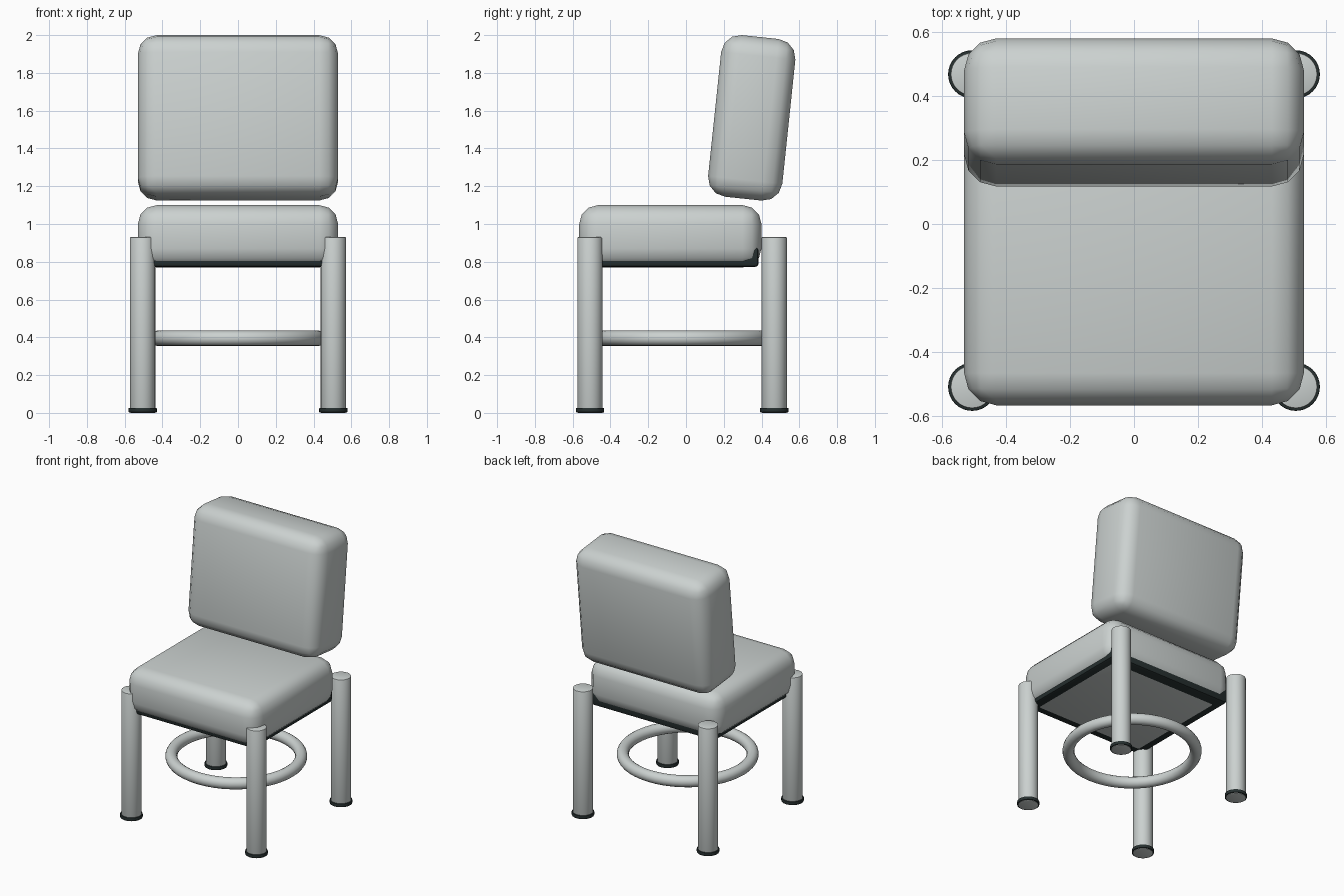
import bpy, math

cube = bpy.data.objects.get("Cube")
if cube:
    bpy.data.objects.remove(cube, do_unlink=True)


def material(name, rgb):
    m = bpy.data.materials.new(name)
    m.use_nodes = True
    m.diffuse_color = (*rgb, 1)
    m.node_tree.nodes["Principled BSDF"].inputs["Base Color"].default_value = (*rgb, 1)
    return m


pale = material("pale grey", (0.60, 0.64, 0.63))
dark = material("dark rubber", (0.02, 0.03, 0.03))


def finish(name, mat, bevel=0, segments=3, angle=None):
    ob = bpy.context.object
    ob.name = name
    ob.data.materials.append(mat)
    if bevel:
        mod = ob.modifiers.new("rounded edges", 'BEVEL')
        mod.width = bevel
        mod.segments = segments
        mod.limit_method = 'ANGLE'
        bpy.ops.object.modifier_apply(modifier=mod.name)
    if angle:
        bpy.ops.object.shade_smooth_by_angle(angle=math.radians(angle))
    else:
        bpy.ops.object.shade_smooth()
    return ob


def box(name, size, loc, mat, bevel, segments=3, tilt=0, angle=None):
    bpy.ops.mesh.primitive_cube_add(size=1, location=loc)
    ob = bpy.context.object
    ob.scale = size
    bpy.ops.object.transform_apply(location=False, rotation=False, scale=True)
    finish(name, mat, bevel, segments, angle)
    ob.rotation_euler.x = math.radians(tilt)


def post(name, radius, bottom, top, x, y, mat, bevel):
    bpy.ops.mesh.primitive_cylinder_add(
        vertices=32, radius=radius, depth=top - bottom, location=(x, y, (top + bottom) / 2))
    finish(name, mat, bevel, 2, 40)


# Cushions: level seat and a backrest leaning backwards
box("seat_cushion", (1.06, 0.965, 0.33), (0, -0.083, 0.935), pale, 0.1)
box("backrest_cushion", (1.06, 0.395, 0.86), (0, 0.348, 1.562), pale, 0.1, tilt=-6)

# Dark pan that shows along the lower edge of the seat
box("seat_pan", (1.0, 0.92, 0.108), (0, -0.075, 0.826), dark, 0.02, 2, angle=40)

# Legs with a dark collar at the floor
for side, x in (("right", -0.505), ("left", 0.505)):
    for end, y in (("front", -0.508), ("back", 0.467)):
        post(f"{end}_{side}_leg", 0.067, 0, 0.93, x, y, pale, 0.004)
        post(f"{end}_{side}_foot_collar", 0.075, 0.003, 0.027, x, y, dark, 0.003)

# Foot ring between the legs
bpy.ops.mesh.primitive_torus_add(
    major_radius=0.43, minor_radius=0.04, major_segments=48, minor_segments=16,
    location=(0, -0.02, 0.395))
finish("foot_ring", pale)
